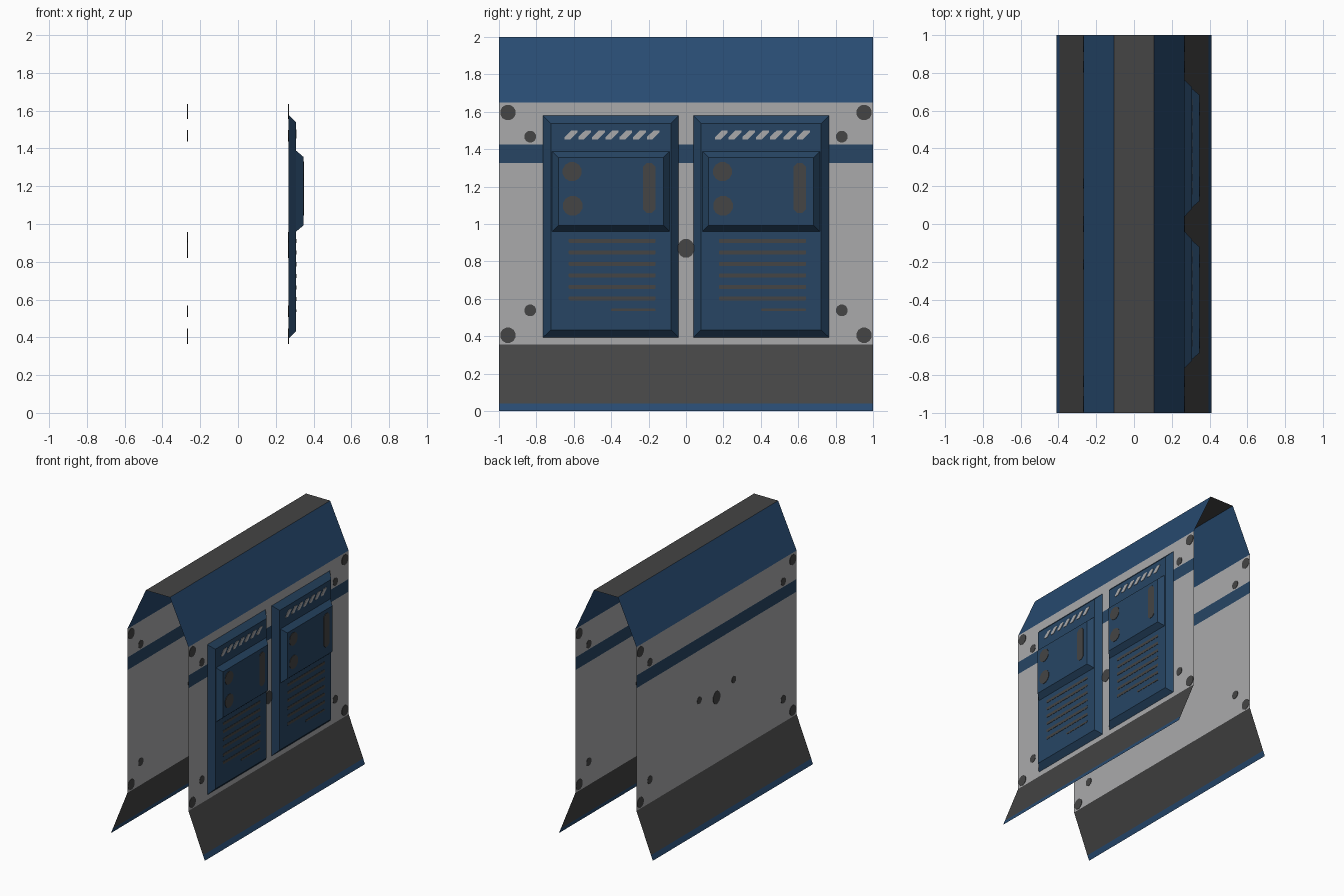
import bpy, bmesh, math

if "Cube" in bpy.data.objects:
    bpy.data.objects.remove(bpy.data.objects["Cube"])


def material(name, rgb):
    m = bpy.data.materials.new(name)
    m.diffuse_color = (*rgb, 1)
    m.use_nodes = True
    m.node_tree.nodes["Principled BSDF"].inputs["Base Color"].default_value = m.diffuse_color
    return m


HOOD = material("hood blue", (0.021, 0.070, 0.165))
BLUE = material("panel blue", (0.020, 0.060, 0.127))
LIGHT = material("light grey", (0.40, 0.40, 0.41))
DARK = material("dark grey", (0.058, 0.058, 0.058))


def finish(name, bm, mats):
    me = bpy.data.meshes.new(name)
    bm.to_mesh(me)
    bm.free()
    for m in mats:
        me.materials.append(m)
    ob = bpy.data.objects.new(name, me)
    bpy.context.collection.objects.link(ob)
    return ob


def add_prism(bm, outline, x0, x1):
    """Thin plate: (y, z) outline extruded along x."""
    a = [bm.verts.new((x0, y, z)) for y, z in outline]
    b = [bm.verts.new((x1, y, z)) for y, z in outline]
    bm.faces.new(a)
    bm.faces.new(b)
    for i in range(len(a)):
        j = (i + 1) % len(a)
        bm.faces.new((a[i], a[j], b[j], b[i]))


def disc(y, z, ry, rz=None, n=12):
    rz = rz or ry
    return [(y + ry * math.cos(math.tau * (i + .5) / n),
             z + rz * math.sin(math.tau * (i + .5) / n)) for i in range(n)]


def box(y0, y1, z0, z1, c=0.008):
    """Rectangle with clipped corners."""
    return [(y0 + c, z0), (y1 - c, z0), (y1, z0 + c), (y1, z1 - c),
            (y1 - c, z1), (y0 + c, z1), (y0, z1 - c), (y0, z0 + c)]


def plates(name, outlines, x0, x1, mat):
    bm = bmesh.new()
    for o in outlines:
        add_prism(bm, o, x0, x1)
    bmesh.ops.recalc_face_normals(bm, faces=bm.faces)
    return finish(name, bm, [mat])


# Folded sheet body: open profile swept along y, coloured per strip
half = [(0.41, 0), (0.394, 0.04), (0.267, 0.355), (0.267, 1.325),
        (0.267, 1.425), (0.267, 1.65), (0.105, 2.0)]
strip = [0, 3, 2, 1, 2, 0]
profile = half + [(-x, z) for x, z in reversed(half)]
colours = strip + [3] + strip[::-1]
bm = bmesh.new()
rows = [[bm.verts.new((x, y, z)) for y in (-1, 1)] for x, z in profile]
for r, s, c in zip(rows, rows[1:], colours):
    f = bm.faces.new((r[0], r[1], s[1], s[0]))
    f.material_index = c
finish("folded_body", bm, [HOOD, BLUE, LIGHT, DARK])

# Bolts and latch, showing on both faces of each side sheet
bolts = [disc(0, 0.87, 0.045, 0.052), disc(0.215, 0.93, 0.028), disc(-0.215, 0.93, 0.028)]
for s in (-1, 1):
    for z in (0.405, 1.596):
        bolts.append(disc(s * 0.952, z, 0.042))
    for z in (0.538, 1.467):
        bolts.append(disc(s * 0.833, z, 0.032))
for side, label in ((1, "right"), (-1, "left")):
    plates("bolts_" + label, bolts, side * 0.2645, side * 0.2695, DARK)


def raised(name, base, top, x0, x1):
    """Bevelled panel from base rectangle to top rectangle (y0, y1, z0, z1)."""
    bm = bmesh.new()
    loops = []
    for (y0, y1, z0, z1), x in ((base, x0), (top, x1)):
        loops.append([bm.verts.new((x, y, z)) for y, z in
                      ((y0, z0), (y1, z0), (y1, z1), (y0, z1))])
    a, b = loops
    bm.faces.new(b)
    for i in range(4):
        j = (i + 1) % 4
        bm.faces.new((a[i], a[j], b[j], b[i]))
    return finish(name, bm, [BLUE])


# Two identical doors on the right side
for n, cy in ((1, -0.402), (2, 0.402)):
    tag = "_%d" % n
    raised("door" + tag, (cy - .363, cy + .363, .393, 1.58),
           (cy - .321, cy + .321, .434, 1.538), 0.267, 0.308)
    raised("control_panel" + tag, (cy - .314, cy + .314, .96, 1.388),
           (cy - .281, cy + .281, .993, 1.355), 0.308, 0.347)
    # slanted light dashes
    dashes = []
    for i in range(7):
        y = cy - 0.213 + i * 0.0733
        dashes.append([(y - .034, 1.452), (y - .004, 1.452), (y + .034, 1.49),
                       (y + .034, 1.5), (y + .002, 1.5), (y - .034, 1.465)])
    plates("warning_dashes" + tag, dashes, 0.307, 0.311, LIGHT)
    # knobs and slot on the control panel
    plates("knobs_and_slot" + tag,
           [disc(cy - .207, 1.28, .052), disc(cy - .204, 1.097, .054),
            box(cy + .172, cy + .24, 1.06, 1.325, .02)], 0.346, 0.350, DARK)
    # louvre lines
    plates("vent_lines" + tag,
           [box(cy + (0 if i == 6 else -.225), cy + .24,
                .91 - i * .0615 - h, .91 - i * .0615 + h, .004)
            for i in range(7) for h in [.007 if i == 6 else .011]],
           0.307, 0.310, DARK)
